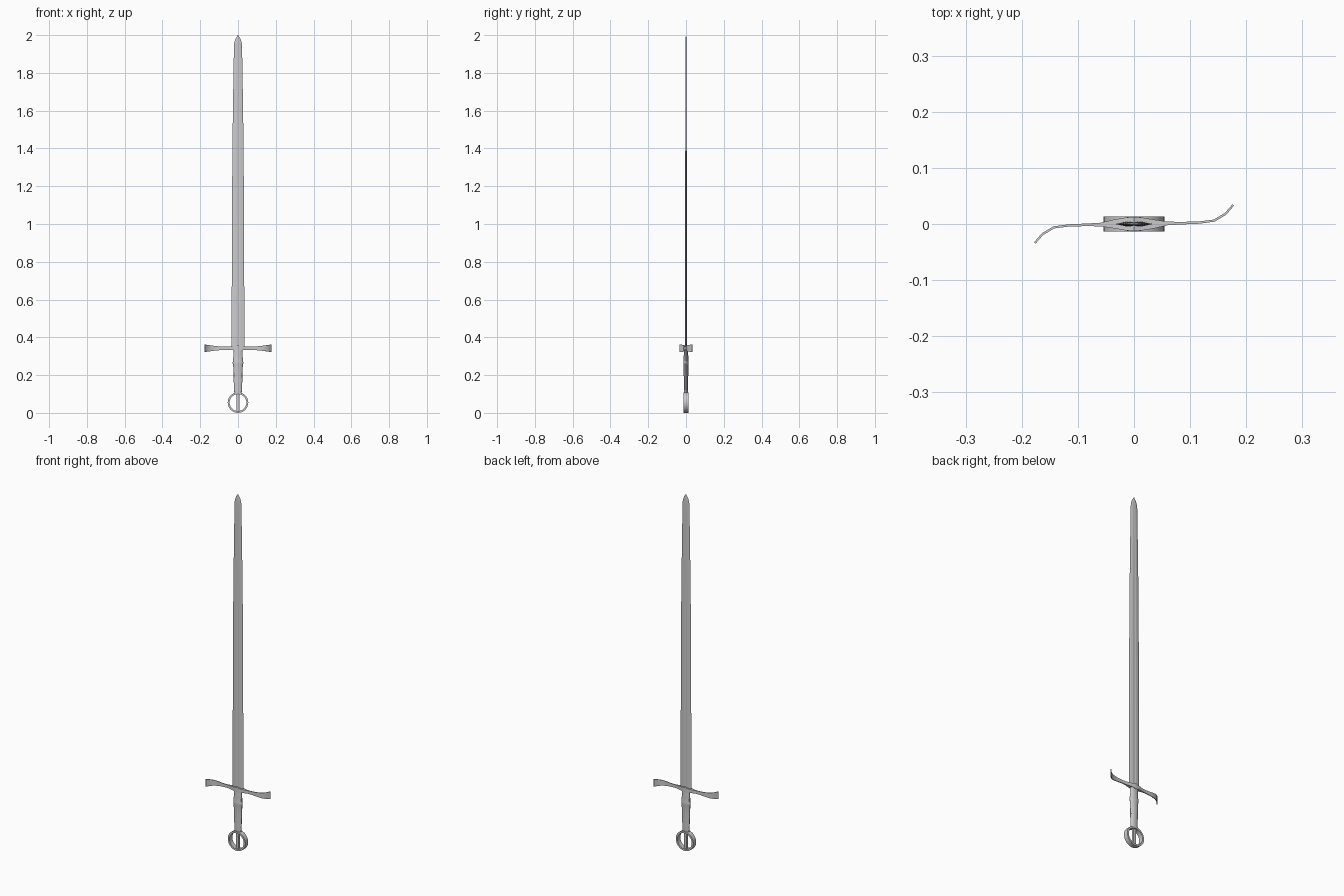
import bpy, bmesh, math

if "Cube" in bpy.data.objects:
    bpy.data.objects.remove(bpy.data.objects["Cube"])


def loft(name, rings, closed=False, angle=30):
    """Skin a list of equal-length cross-sections; cap ends or close the loop."""
    bm = bmesh.new()
    vs = [[bm.verts.new(p) for p in r] for r in rings]
    n = len(vs[0])
    pairs = list(zip(vs, vs[1:]))
    if closed:
        pairs.append((vs[-1], vs[0]))
    else:
        bm.faces.new(vs[0][::-1])
        bm.faces.new(vs[-1])
    for a, b in pairs:
        for i in range(n):
            j = (i + 1) % n
            bm.faces.new((a[i], a[j], b[j], b[i]))
    bmesh.ops.remove_doubles(bm, verts=bm.verts, dist=1e-5)
    bmesh.ops.recalc_face_normals(bm, faces=bm.faces)
    me = bpy.data.meshes.new(name)
    bm.to_mesh(me)
    bm.free()
    ob = bpy.data.objects.new(name, me)
    bpy.context.collection.objects.link(ob)
    bpy.context.view_layer.objects.active = ob
    ob.select_set(True)
    bpy.ops.object.shade_smooth_by_angle(angle=math.radians(angle))
    ob.select_set(False)
    return ob


def ellipse(rx, ry, z, n=16):
    return [(rx * math.cos(2 * math.pi * i / n), ry * math.sin(2 * math.pi * i / n), z)
            for i in range(n)]


# Blade: sharp edges, two bevels and a shallow fuller on each face
def blade_section(w, t, z, fuller):
    half = [(1, 0), (0.4, t), (0.2, t), (0, t * (1 - fuller)), (-0.2, t), (-0.4, t)]
    return [(x * w, y, z) for x, y in half] + [(-x * w, -y, z) for x, y in half]


blade_rows = [(0.034, 0.0045, 0.335, 0.4), (0.033, 0.0045, 0.7, 0.4),
              (0.030, 0.004, 1.35, 0.4), (0.027, 0.0038, 1.6, 0.4),
              (0.0215, 0.0033, 1.94, 0.2), (0.0195, 0.003, 1.962, 0),
              (0.012, 0.0025, 1.983, 0), (0.001, 0.0005, 2.0, 0)]
loft("blade", [blade_section(*r) for r in blade_rows], angle=20)

# Crossguard: S-curved ribbon with flared ends and a swollen centre
# columns: x, centre y, half thickness, half height
arm = [(0.015, 0, 0.0115, 0.011), (0.035, 0, 0.008, 0.0095), (0.06, 0.001, 0.0032, 0.0085),
       (0.085, 0.0015, 0.0023, 0.009), (0.115, 0.0025, 0.002, 0.0115),
       (0.143, 0.006, 0.002, 0.015), (0.163, 0.018, 0.002, 0.018), (0.177, 0.034, 0.0018, 0.0205)]
path = [(-x, -y, t, h) for x, y, t, h in reversed(arm)] + [(0, 0, 0.013, 0.016)] + arm
guard = []
for i, (x, y, t, h) in enumerate(path):
    a, b = path[max(i - 1, 0)], path[min(i + 1, len(path) - 1)]
    dx, dy = b[0] - a[0], b[1] - a[1]
    d = math.hypot(dx, dy)
    nx, ny = -dy / d * t, dx / d * t
    guard.append([(x + s * nx, y + s * ny, 0.342 + k * h)
                  for s, k in ((1, -1), (1, 1), (-1, 1), (-1, -1))])
loft("crossguard", guard)

# Grip: tapered oval handle with a raised waist band
grip_rows = [(0.021, 0.010, 0.107), (0.022, 0.0105, 0.125), (0.0215, 0.0105, 0.135),
             (0.024, 0.012, 0.2), (0.0255, 0.0125, 0.255), (0.028, 0.0135, 0.262),
             (0.028, 0.0135, 0.27), (0.0255, 0.0125, 0.277), (0.025, 0.012, 0.3),
             (0.024, 0.011, 0.338)]
loft("grip", [ellipse(*r) for r in grip_rows])

# Pommel: flat-sided open ring
N, RO, RI, T = 28, 0.0545, 0.0445, 0.013
ring = []
for i in range(N):
    a = 2 * math.pi * i / N
    ring.append([(r * math.sin(a), y, RO - r * math.cos(a))
                 for r, y in ((RO, -T), (RO, T), (RI, T), (RI, -T))])
loft("pommel_ring", ring, closed=True)

# Tang: bar running through the ring
loft("tang", [[(x * 0.008, y * 0.005, z) for x, y in ((-1, -1), (1, -1), (1, 1), (-1, 1))]
              for z in (0.004, 0.112)])
